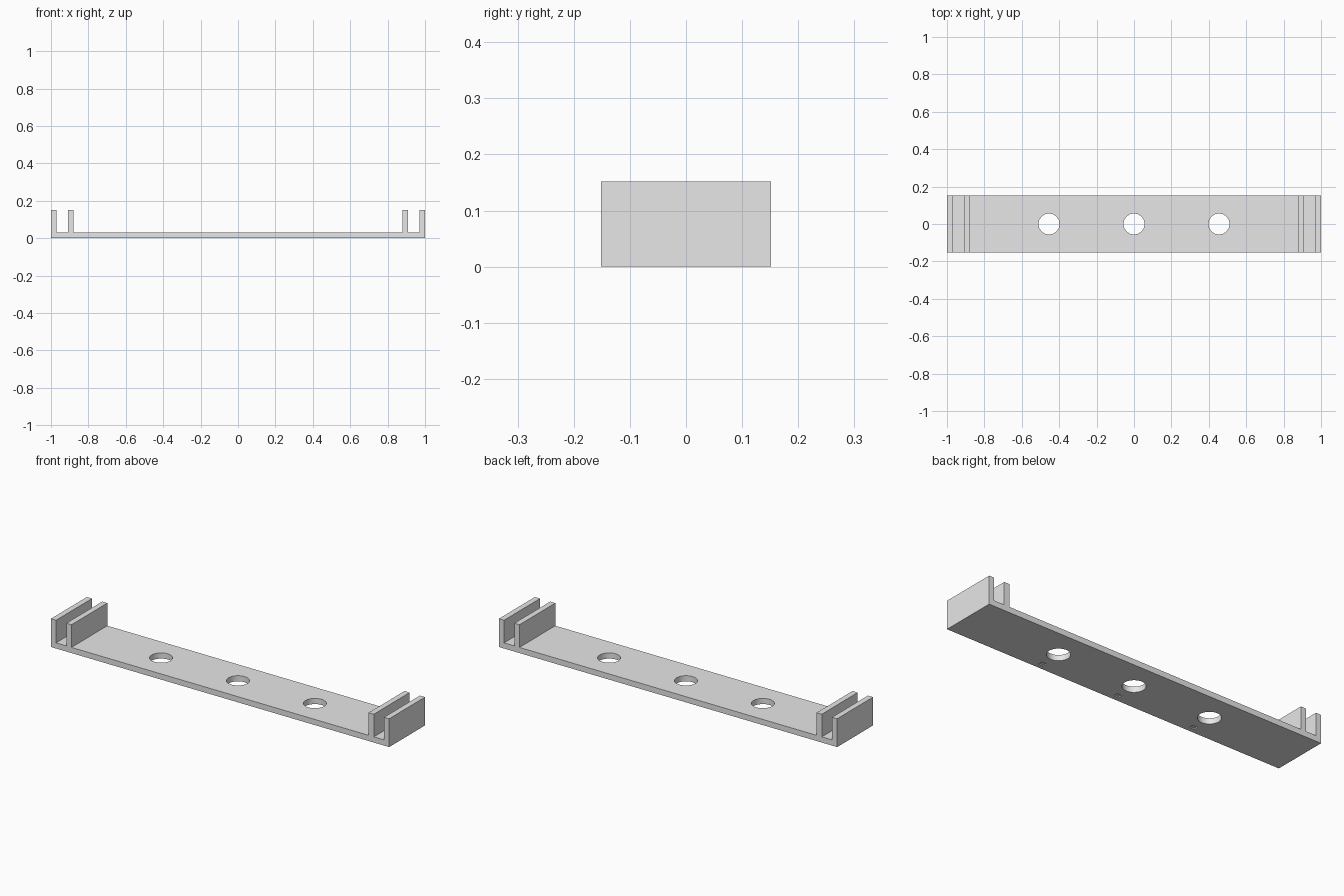
import bpy
import bmesh
from mathutils import Matrix

cube = bpy.data.objects.get("Cube")
if cube:
    bpy.data.objects.remove(cube, do_unlink=True)

# Dimensions
WALL = 0.0303      # plate and wall thickness
SLOT = 0.0606      # gap between paired walls
HEIGHT = 0.1515
HALF_Y = 0.1515
PITCH = 0.4545     # hole spacing
HOLE_R = 0.056

# Single grey material
grey = bpy.data.materials.new("light_grey")
grey.use_nodes = True
color = (0.8, 0.8, 0.8, 1)
grey.diffuse_color = color
grey.node_tree.nodes["Principled BSDF"].inputs["Base Color"].default_value = color


def make_object(name, bm):
    bmesh.ops.recalc_face_normals(bm, faces=bm.faces)
    mesh = bpy.data.meshes.new(name)
    bm.to_mesh(mesh)
    bm.free()
    mesh.materials.append(grey)
    obj = bpy.data.objects.new(name, mesh)
    bpy.context.scene.collection.objects.link(obj)
    return obj


# Bracket: half profile mirrored in x, then extruded along y
inner = 1 - 2 * WALL - SLOT
half = [(inner, WALL), (inner, HEIGHT), (inner + WALL, HEIGHT),
        (inner + WALL, WALL), (1 - WALL, WALL), (1 - WALL, HEIGHT),
        (1, HEIGHT), (1, 0)]
profile = half + [(-x, z) for x, z in reversed(half)]
bm = bmesh.new()
face = bm.faces.new([bm.verts.new((x, -HALF_Y, z)) for x, z in profile])
side = bmesh.ops.extrude_face_region(bm, geom=[face])
moved = [v for v in side["geom"] if isinstance(v, bmesh.types.BMVert)]
bmesh.ops.translate(bm, verts=moved, vec=(0, 2 * HALF_Y, 0))
bracket = make_object("slotted_mounting_bar", bm)

# Cutters: three round holes and a small recess below each one
bm = bmesh.new()
for i in (-1, 0, 1):
    bmesh.ops.create_cone(bm, cap_ends=True, segments=48, radius1=HOLE_R,
                          radius2=HOLE_R, depth=0.2,
                          matrix=Matrix.Translation((i * PITCH, 0, 0)))
    recess = Matrix.Translation((i * PITCH, -0.115, 0))
    bmesh.ops.create_cube(bm, size=1,
                          matrix=recess @ Matrix.Diagonal((0.03, 0.024, 0.012, 1)))
cutter = make_object("hole_cutter", bm)
cutter.hide_render = True

# Cut, bake the result and drop the cutter
cut = bracket.modifiers.new("holes", "BOOLEAN")
cut.operation = "DIFFERENCE"
cut.solver = "EXACT"
cut.object = cutter
depsgraph = bpy.context.evaluated_depsgraph_get()
baked = bpy.data.meshes.new_from_object(bracket.evaluated_get(depsgraph))
bracket.modifiers.clear()
bracket.data = baked
bpy.data.objects.remove(cutter, do_unlink=True)

# Smooth hole walls, sharp edges elsewhere
bpy.ops.object.select_all(action="DESELECT")
bracket.select_set(True)
bpy.context.view_layer.objects.active = bracket
bpy.ops.object.shade_smooth_by_angle(angle=0.5)
